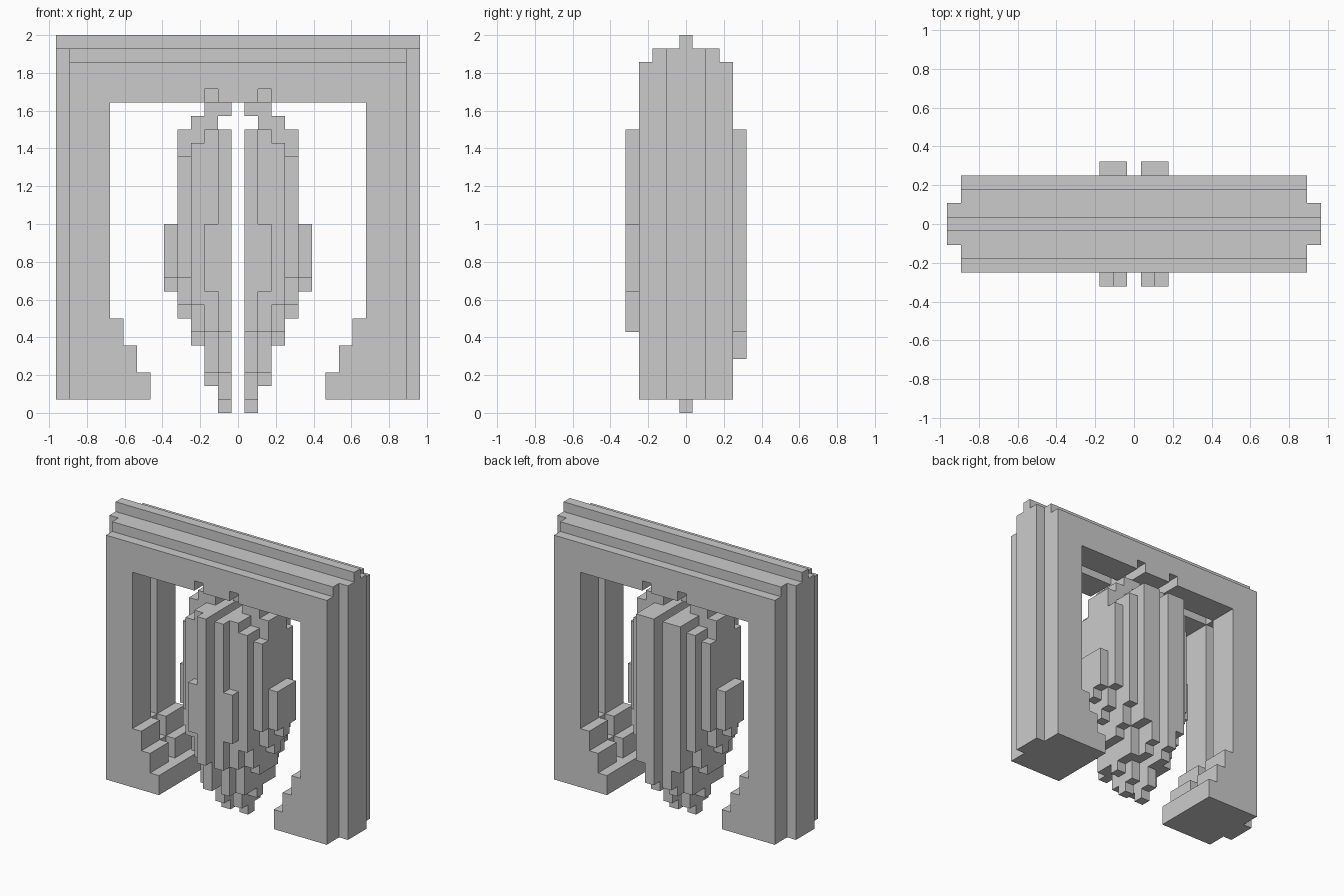
import bpy, bmesh

if "Cube" in bpy.data.objects:
    bpy.data.objects.remove(bpy.data.objects["Cube"])

V = 2 / 28  # edge length of one block


def fill(cells, i0, i1, j0, j1, k0, k1):
    """Add a block range, mirrored left to right."""
    for i in range(i0, i1 + 1):
        for j in range(j0, j1 + 1):
            for k in range(k0, k1 + 1):
                cells.add((i, j, k))
                cells.add((-i, j, k))


def carve(cells, i0, i1, j0, j1, k0, k1):
    cut = set()
    fill(cut, i0, i1, j0, j1, k0, k1)
    cells -= cut


# six directions with the corner order of each face
FACES = []
for axis in range(3):
    u, w = (axis + 1) % 3, (axis + 2) % 3
    for s in (-1, 1):
        n = [0, 0, 0]
        n[axis] = s
        ring = []
        for a, b in ((0, 0), (1, 0), (1, 1), (0, 1))[::s]:
            c = [0, 0, 0]
            c[axis], c[u], c[w] = (s + 1) // 2, a, b
            ring.append(c)
        FACES.append((n, ring))


def build(name, cells):
    """Skin the exposed sides of a block set and merge coplanar faces."""
    bm = bmesh.new()
    verts = {}
    for i, j, k in sorted(cells):
        for n, ring in FACES:
            if (i + n[0], j + n[1], k + n[2]) in cells:
                continue
            f = []
            for c in ring:
                p = (i + c[0], j + c[1], k + c[2])
                if p not in verts:
                    verts[p] = bm.verts.new(((p[0] - .5) * V, (p[1] - .5) * V, p[2] * V))
                f.append(verts[p])
            bm.faces.new(f)
    bmesh.ops.dissolve_limit(bm, angle_limit=0.01, verts=bm.verts[:], edges=bm.edges[:])
    me = bpy.data.meshes.new(name)
    bm.to_mesh(me)
    bm.free()
    ob = bpy.data.objects.new(name, me)
    bpy.context.collection.objects.link(ob)
    return ob


# outer frame: slab, end ribs and stepped roof ridge
frame = set()
fill(frame, 0, 12, -3, 3, 1, 25)
fill(frame, 0, 13, -1, 1, 1, 26)
fill(frame, 0, 12, -2, 2, 26, 26)
fill(frame, 0, 13, 0, 0, 27, 27)
# opening with stepped feet; the middle layer is one block deeper
for half, k0, k1 in ((6, 1, 2), (7, 3, 4), (8, 5, 6), (9, 7, 22)):
    carve(frame, 0, half, -3, 3, k0, k1)
    carve(frame, 0, half + 1, 0, 0, max(k0, 3), k1)
carve(frame, 0, 9, 0, 0, 23, 23)
# notches above the hangers
carve(frame, 2, 2, -3, 3, 23, 23)
build("outer_frame", frame)

# hanging body, split by a gap: column, half depth, bottom, top
body = set()
for i, j, k0, k1 in (
        (1, 4, 6, 20), (1, 3, 3, 5), (1, 1, 1, 2), (1, 0, 0, 0),
        (2, 4, 9, 13), (2, 3, 6, 20), (2, 2, 3, 5), (2, 0, 2, 2),
        (3, 3, 8, 19), (3, 2, 6, 7), (3, 1, 5, 5), (3, 1, 20, 21),
        (4, 2, 10, 18), (4, 1, 8, 9), (4, 0, 7, 7), (4, 1, 19, 20),
        (5, 1, 10, 13), (5, 0, 9, 9)):
    fill(body, i, i, -j, j, k0, k1)
fill(body, 1, 1, 4, 4, 4, 5)
fill(body, 2, 2, 4, 4, 6, 20)
build("hanging_body", body)

# hangers joining body and frame
hanger = set()
fill(hanger, 2, 2, -1, 1, 21, 22)
fill(hanger, 1, 1, -1, 1, 22, 22)
fill(hanger, 2, 2, 0, 0, 23, 23)
build("hangers", hanger)
